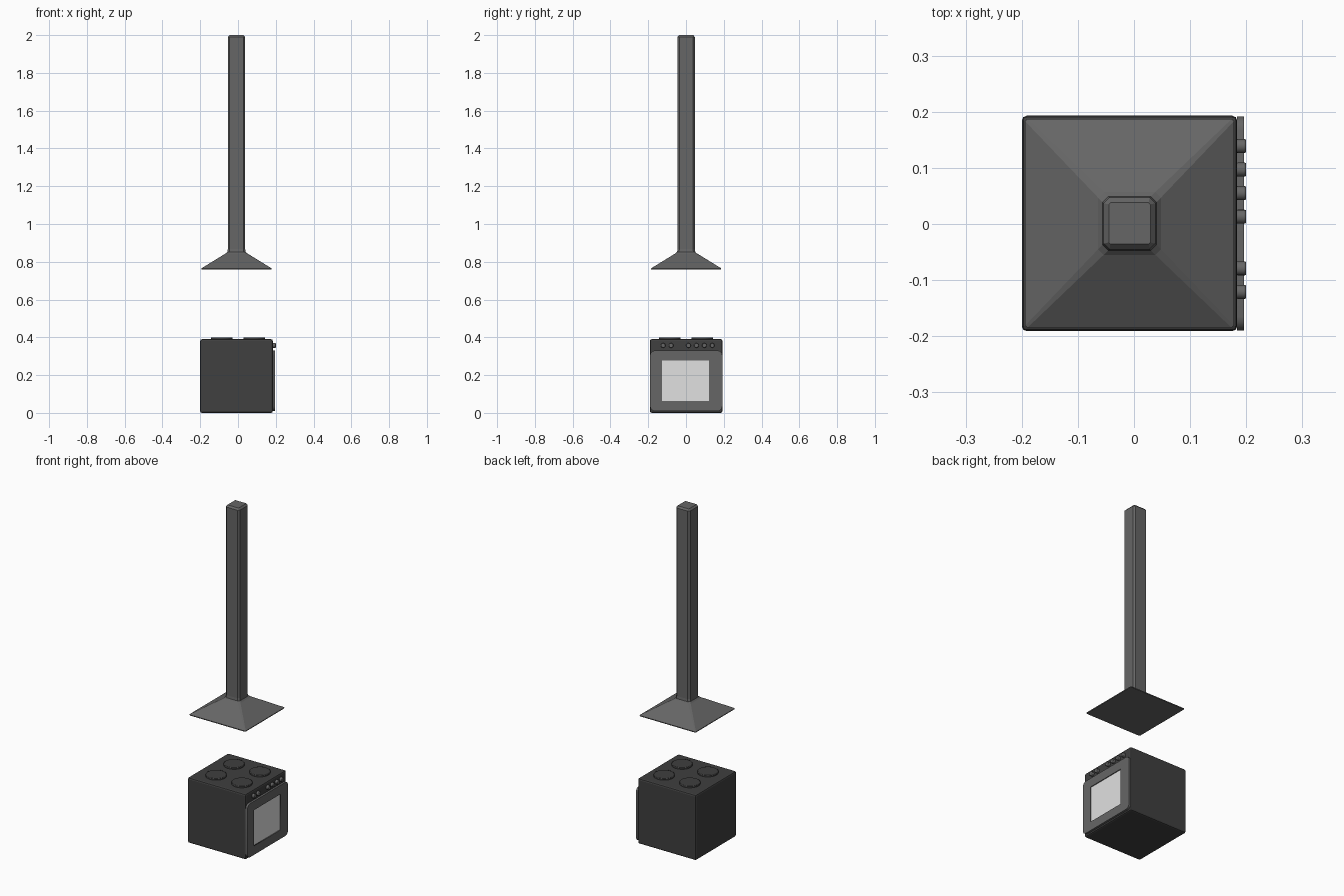
import bpy, bmesh, math
from mathutils import Matrix

cube = bpy.data.objects.get("Cube")
if cube:
    bpy.data.objects.remove(cube, do_unlink=True)


def material(name, value):
    m = bpy.data.materials.new(name)
    m.use_nodes = True
    colour = (value, value, value, 1)
    m.diffuse_color = colour
    m.node_tree.nodes["Principled BSDF"].inputs["Base Color"].default_value = colour
    return m


BLACK = material("black enamel", 0.05)
STEEL = material("dark steel", 0.132)
GLASS = material("pale glass", 0.75)

CX = -0.008  # centre of stove body and hood along x


def finish(name, bm, mat, bevel=0.0, segments=2, smooth=False):
    bmesh.ops.recalc_face_normals(bm, faces=bm.faces)
    mesh = bpy.data.meshes.new(name)
    bm.to_mesh(mesh)
    bm.free()
    mesh.materials.append(mat)
    ob = bpy.data.objects.new(name, mesh)
    bpy.context.collection.objects.link(ob)
    if bevel:
        mod = ob.modifiers.new("soft edges", "BEVEL")
        mod.width, mod.segments = bevel, segments
    if smooth:
        bpy.ops.object.select_all(action="DESELECT")
        ob.select_set(True)
        bpy.context.view_layer.objects.active = ob
        bpy.ops.object.shade_smooth_by_angle(angle=math.radians(40))
    return ob


def box(name, low, high, mat, bevel=0.0):
    bm = bmesh.new()
    bmesh.ops.create_cube(bm, size=1)
    for v in bm.verts:
        v.co = [(a + b) / 2 + c * (b - a) for a, b, c in zip(low, high, v.co)]
    return finish(name, bm, mat, bevel)


def disc(name, centre, radius, depth, mat, sides, bevel, along_x=False):
    bm = bmesh.new()
    turn = Matrix.Rotation(math.pi / 2, 4, "Y") if along_x else Matrix()
    bmesh.ops.create_cone(bm, cap_ends=True, segments=sides, radius1=radius,
                          radius2=radius, depth=depth,
                          matrix=Matrix.Translation(centre) @ turn)
    mod_ob = finish(name, bm, mat, bevel, 2, smooth=True)
    mod_ob.modifiers["soft edges"].limit_method = "ANGLE"


def rounded_rect(low, high, radius, steps=4):
    points = []
    for i, (sx, sy) in enumerate([(1, 1), (0, 1), (0, 0), (1, 0)]):
        cx = high[0] - radius if sx else low[0] + radius
        cy = high[1] - radius if sy else low[1] + radius
        for k in range(steps + 1):
            a = (i + k / steps) * math.pi / 2
            points.append((cx + radius * math.cos(a), cy + radius * math.sin(a)))
    return points


# Stove body
box("stove_body", (-0.2, -0.191, 0), (0.184, 0.193, 0.39), BLACK, 0.009)

# Four hot plates
for sx in (-1, 1):
    for sy in (-1, 1):
        name = f"hot_plate_{'back' if sy > 0 else 'front'}_{'left' if sx > 0 else 'right'}"
        disc(name, (sx * 0.085, sy * 0.085, 0.391), 0.057, 0.018, BLACK, 32, 0.003)

# Oven door: rounded slab with a window opening
curve = bpy.data.curves.new("oven_door", "CURVE")
curve.dimensions = "2D"
curve.fill_mode = "BOTH"
curve.extrude = 0.006
window = ((-0.127, 0.063), (0.122, 0.277))
outlines = [rounded_rect((-0.19, 0.01), (0.192, 0.33), 0.025),
            [window[0], (window[1][0], window[0][1]), window[1], (window[0][0], window[1][1])]]
for outline in outlines:
    spline = curve.splines.new("POLY")
    spline.points.add(len(outline) - 1)
    for p, (u, v) in zip(spline.points, outline):
        p.co = (u, v, 0, 1)
    spline.use_cyclic_u = True
curve.materials.append(STEEL)
door = bpy.data.objects.new("oven_door", curve)
bpy.context.collection.objects.link(door)
door.rotation_euler = (math.pi / 2, 0, math.pi / 2)
door.location.x = 0.19
bpy.ops.object.select_all(action="DESELECT")
door.select_set(True)
bpy.context.view_layer.objects.active = door
bpy.ops.object.convert(target="MESH")

# Window pane set back in the door
box("oven_window", (0.184, *window[0]), (0.191, *window[1]), GLASS)

# Control knobs
for i, y in enumerate((-0.121, -0.079, 0.013, 0.055, 0.097, 0.139)):
    disc(f"knob_{i + 1}", (0.191, y, 0.357), 0.0125, 0.018, STEEL, 16, 0.003, True)

# Extractor hood and chimney: chamfered square sections (half width, chamfer, height)
sections = [(0.185, 0.004, 0.76), (0.186, 0.004, 0.765), (0.056, 0.010, 0.845),
            (0.048, 0.010, 0.853), (0.046, 0.010, 0.868), (0.046, 0.010, 1.99),
            (0.037, 0.003, 2.0)]
bm = bmesh.new()
rings = []
for half, cut, z in sections:
    inner = half - cut
    corners = [(half, inner), (inner, half), (-inner, half), (-half, inner),
               (-half, -inner), (-inner, -half), (inner, -half), (half, -inner)]
    rings.append([bm.verts.new((CX + x, 0.001 + y, z)) for x, y in corners])
for lower, upper in zip(rings, rings[1:]):
    for i in range(8):
        j = (i + 1) % 8
        bm.faces.new((lower[i], lower[j], upper[j], upper[i]))
bm.faces.new(rings[0][::-1])
bm.faces.new(rings[-1])
finish("extractor_hood", bm, STEEL)
